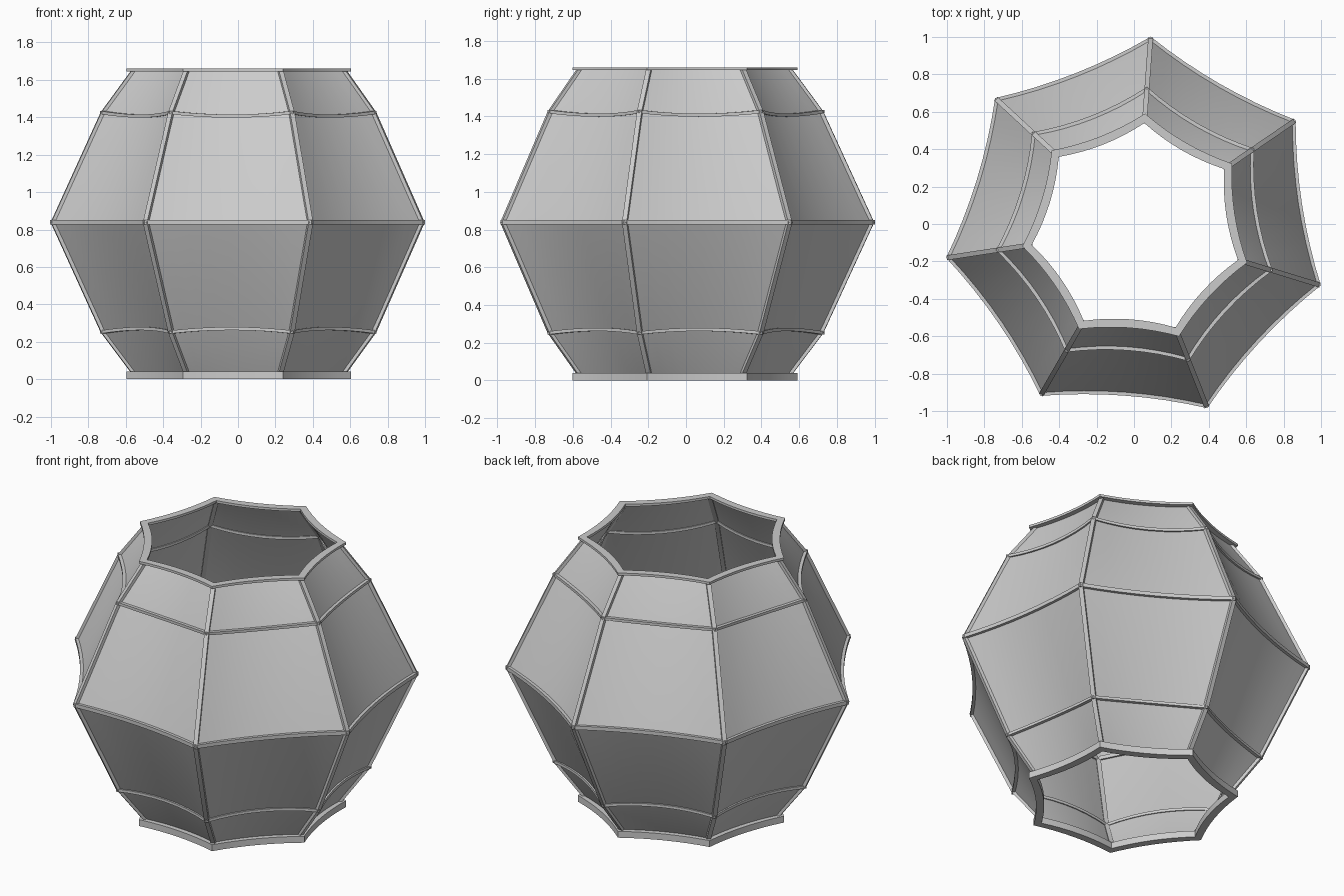
import bpy, math
from mathutils import Vector

if "Cube" in bpy.data.objects:
    bpy.data.objects.remove(bpy.data.objects["Cube"])

N, SEG = 7, 8                      # sides, divisions per curved side
CX, CY, A0 = 0.014, -0.026, math.radians(85.8)


def ang(i):
    return A0 - i * 2 * math.pi / N


def loop_pts(r, sag, z, dz=0.0):
    """Heptagon outline whose sides bow inwards (and by dz vertically)."""
    pts = []
    for i in range(N):
        a = Vector((math.cos(ang(i)), math.sin(ang(i)), 0)) * r
        b = Vector((math.cos(ang(i + 1)), math.sin(ang(i + 1)), 0)) * r
        inward = -(a + b).normalized()
        for k in range(SEG):
            t = k / SEG
            bow = 4 * t * (1 - t)
            p = a.lerp(b, t) + inward * sag * bow
            pts.append((p.x + CX, p.y + CY, z + dz * bow))
    return pts


def make(name, verts, faces):
    me = bpy.data.meshes.new(name)
    me.from_pydata(verts, [], faces)
    me.update()
    ob = bpy.data.objects.new(name, me)
    bpy.context.collection.objects.link(ob)
    bpy.ops.object.select_all(action='DESELECT')
    ob.select_set(True)
    bpy.context.view_layer.objects.active = ob
    bpy.ops.object.mode_set(mode='EDIT')
    bpy.ops.mesh.select_all(action='SELECT')
    bpy.ops.mesh.normals_make_consistent(inside=False)
    bpy.ops.object.mode_set(mode='OBJECT')
    bpy.ops.object.shade_smooth_by_angle(angle=math.radians(15))
    return ob


def skin(name, loops, closed):
    """Bridge successive outlines; closed joins the last to the first."""
    n = N * SEG
    verts = [p for l in loops for p in l]
    m = len(loops)
    faces = []
    for j in range(m if closed else m - 1):
        a, b = j * n, ((j + 1) % m) * n
        faces += [(a + k, a + (k + 1) % n, b + (k + 1) % n, b + k) for k in range(n)]
    return make(name, verts, faces)


def ring(name, r_in, r_out, z0, z1, sag, dz=0.0):
    return skin(name, [loop_pts(r_in, sag, z0, dz), loop_pts(r_out, sag, z0, dz),
                       loop_pts(r_out, sag, z1, dz), loop_pts(r_in, sag, z1, dz)], True)


# Rims
ring("bottom_rim", 0.567, 0.618, 0.0, 0.04, 0.026)
ring("top_rim", 0.567, 0.618, 1.645, 1.66, 0.026)

# Horizontal bars
ring("equator_bar", 0.998, 1.03, 0.827, 0.85, 0.034)
ring("lower_bar", 0.732, 0.761, 0.243, 0.26, 0.034, 0.019)
ring("upper_bar", 0.732, 0.761, 1.417, 1.434, 0.034, -0.019)

# Curved glass panels, set slightly back from the frame
D = 0.011
levels = [(0.592, 0.026, 0.035, 0), (0.755, 0.034, 0.25, 0.019), (1.026, 0.034, 0.838, 0),
          (0.755, 0.034, 1.427, -0.019), (0.592, 0.026, 1.648, 0)]
skin("panels", [loop_pts(r - D, s, z, dz) for r, s, z, dz in levels], False)

# Upright corner ribs
W, T = 0.013, 0.028
verts, faces = [], []
for i in range(N):
    d = Vector((math.cos(ang(i)), math.sin(ang(i)), 0))
    t = Vector((-d.y, d.x, 0))
    base = len(verts)
    for r, s, z, dz in levels:
        for rr, w in ((r, -W), (r, W), (r - T, W), (r - T, -W)):
            p = d * rr + t * w
            verts.append((p.x + CX, p.y + CY, z))
    for j in range(len(levels) - 1):
        a = base + 4 * j
        faces += [(a + k, a + (k + 1) % 4, a + 4 + (k + 1) % 4, a + 4 + k) for k in range(4)]
    e = base + 4 * (len(levels) - 1)
    faces += [(base, base + 3, base + 2, base + 1), (e, e + 1, e + 2, e + 3)]
make("corner_ribs", verts, faces)
